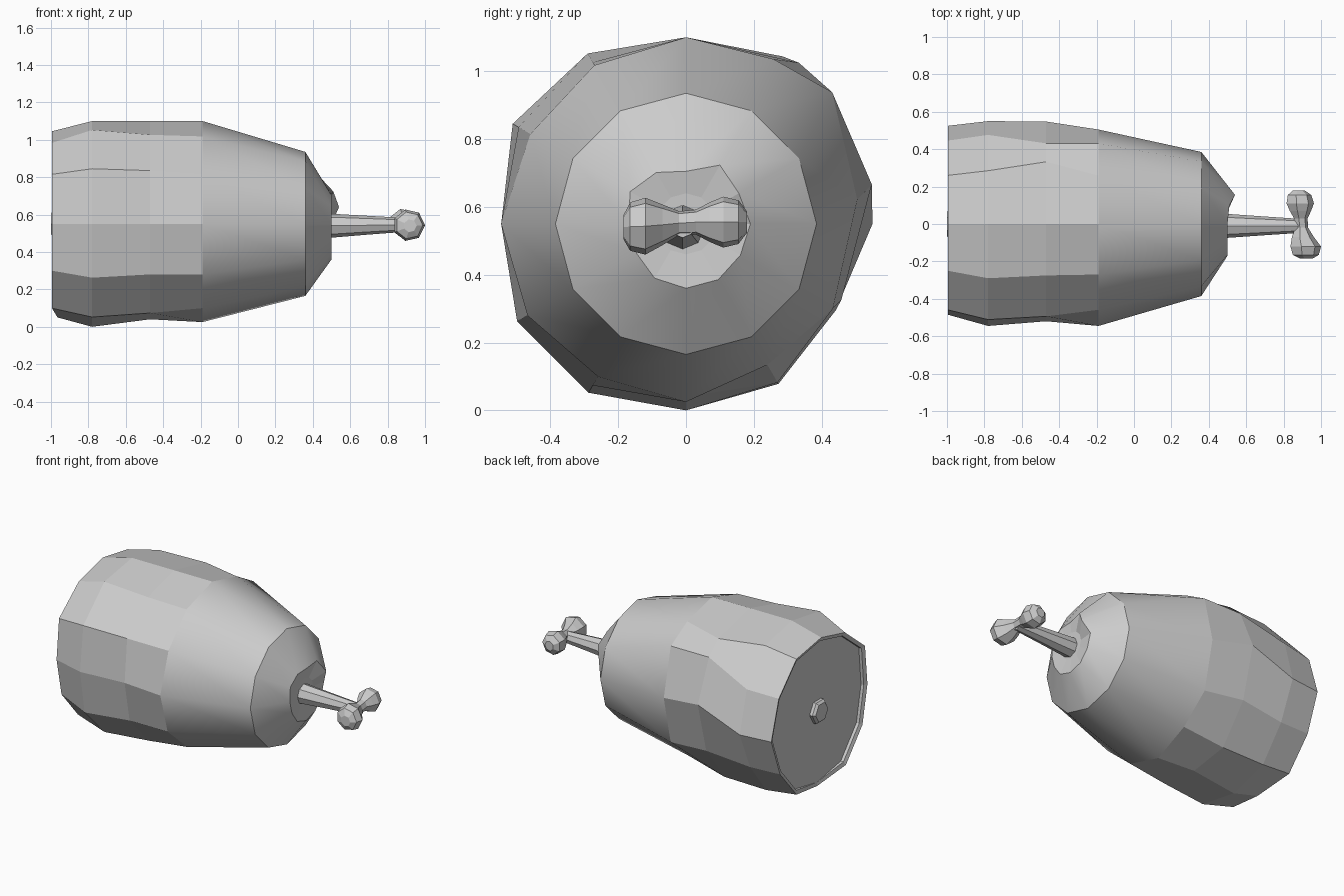
import bpy, bmesh, math

if "Cube" in bpy.data.objects:
    bpy.data.objects.remove(bpy.data.objects["Cube"])


def loft(name, rings, smooth_bands=()):
    """Skin a list of closed point rings and cap both ends."""
    bm = bmesh.new()
    loops = [[bm.verts.new(p) for p in ring] for ring in rings]
    n = len(loops[0])
    for band, (a, b) in enumerate(zip(loops, loops[1:])):
        for i in range(n):
            j = (i + 1) % n
            face = bm.faces.new((a[i], a[j], b[j], b[i]))
            face.smooth = band in smooth_bands
    bm.faces.new(loops[0])
    bm.faces.new(loops[-1])
    for loop in loops:  # keep creases along the rings
        for i in range(n):
            bm.edges.get((loop[i], loop[(i + 1) % n])).smooth = False
    bmesh.ops.recalc_face_normals(bm, faces=bm.faces)
    mesh = bpy.data.meshes.new(name)
    bm.to_mesh(mesh)
    bm.free()
    obj = bpy.data.objects.new(name, mesh)
    bpy.context.collection.objects.link(obj)
    return obj


def ring_x(x, radii, y=0.0, z=0.55, shift={}, turn={}):
    """Ring around the x axis; radii start at +y and turn towards +z."""
    n = len(radii)
    points = []
    for i, r in enumerate(radii):
        a = math.tau * i / n + math.radians(turn.get(i, 0))
        points.append((x + shift.get(i, 0), y + r * math.cos(a), z + r * math.sin(a)))
    return points


def ring_y(y, r, x, z, n=7):
    return [(x + r * math.cos(math.tau * i / n), y,
             z + r * math.sin(math.tau * i / n)) for i in range(n)]


# Meat: uneven twelve-sided joint, twisted on the far side,
# with a recessed cut face and a tapered tip
rear = [.525, .515, .52, .495, .50, .53, .485, .50, .52, .50, .52, .50]
bulge = [.55, .55, .57, .55, .58, .59, .545, .575, .575, .55, .545, .51]
middle = [.56, .58, .58, .55, .55, .57, .52, .54, .55, .51, .54, .51]
waist = [.51, .58, .55, .55, .54, .53, .545, .54, .52, .525, .48, .50]
tip = [.19, .18, .20, .155, .175, .19, .17, .17, .185, .19, .19, .185]
inner = [r - .025 for r in rear]
loft("meat", [
    ring_x(-.965, inner), ring_x(-.985, inner, shift={9: .02}),
    ring_x(-.995, rear, shift={9: .03}),
    ring_x(-.78, bulge),
    ring_x(-.47, middle, turn={0: 12, 1: 12, 2: -5, 11: 4}),
    ring_x(-.19, waist, turn={0: 8, 1: 12, 2: 2}),
    ring_x(.36, [.385] * 12), ring_x(.5, tip, shift={1: .04, 2: .01}),
    ring_x(.49, [.09] * 12)], smooth_bands=(5, 6))

# Cut bone stub in the rear face
loft("rear_bone", [ring_x(-.95, [.08] * 6), ring_x(-.985, [.08] * 6),
                   ring_x(-1.0, [.065] * 6)])

# Tapered bone shaft
loft("bone_shaft", [ring_x(.47, [.066] * 8, y=-.01, z=.54),
                    ring_x(.7, [.05] * 8, y=-.01, z=.543),
                    ring_x(.91, [.036] * 8, y=-.01, z=.545)])

# Two-knobbed bone end, turned along y: (y, radius, x, z)
knob = [(-.185, .035, .92, .54), (-.165, .073, .915, .542), (-.12, .086, .914, .543),
        (-.07, .062, .9, .547), (-.02, .036, .895, .552), (.03, .038, .89, .555),
        (.07, .06, .887, .555), (.11, .077, .885, .555), (.155, .066, .882, .555),
        (.18, .032, .88, .555)]
loft("bone_knobs", [ring_y(y, r, x, z) for y, r, x, z in knob])
